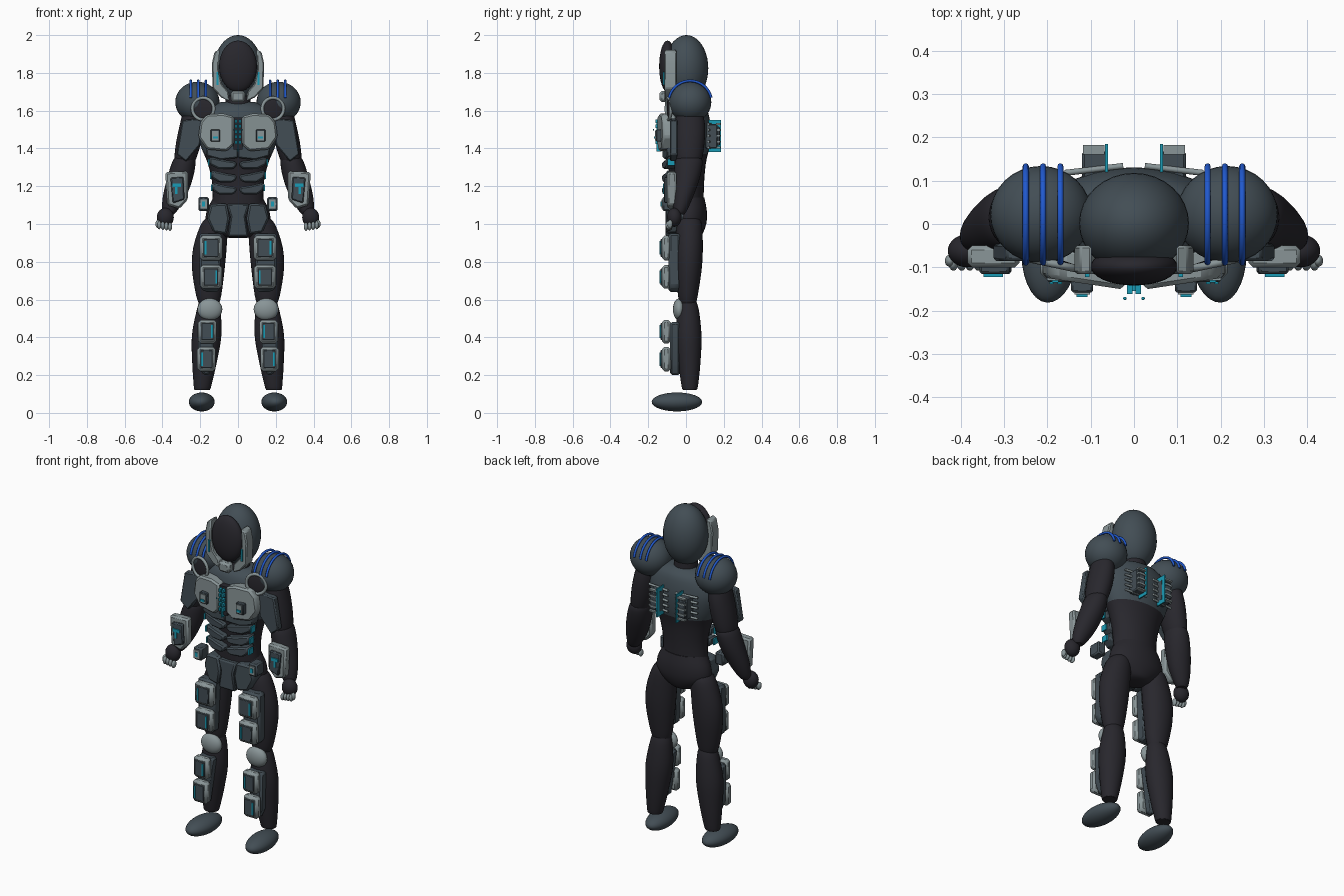
import bpy, bmesh, math
from mathutils import Matrix, Vector

def material(name, rgb):
    m = bpy.data.materials.new(name)
    m.diffuse_color = (*rgb, 1)
    return m

SLATE = material("slate armour", (0.055, 0.075, 0.09))
DARK = material("dark undersuit", (0.021, 0.020, 0.026))
LIGHT = material("light grey plate", (0.25, 0.30, 0.31))
BLUE = material("blue tubing", (0.015, 0.10, 0.62))
CYAN = material("cyan light", (0.01, 0.33, 0.46))

def finish(name, bm, mats, mirror=False, bevel=0.0):
    bmesh.ops.recalc_face_normals(bm, faces=bm.faces)
    me = bpy.data.meshes.new(name)
    bm.to_mesh(me)
    bm.free()
    ob = bpy.data.objects.new(name, me)
    bpy.context.collection.objects.link(ob)
    for m in mats:
        me.materials.append(m)
    bpy.ops.object.select_all(action='DESELECT')
    ob.select_set(True)
    bpy.context.view_layer.objects.active = ob
    bpy.ops.object.shade_smooth_by_angle(angle=math.radians(35))
    if mirror:
        ob.modifiers.new("mirror", 'MIRROR').use_mirror_merge = False
    if bevel:
        b = ob.modifiers.new("bevel", 'BEVEL')
        b.width, b.segments = bevel, 1
    return ob

def ellipsoid(name, c, r, mat, mirror=False, rot=None):
    bm = bmesh.new()
    m = Matrix.Translation(c) @ (rot or Matrix()) @ Matrix.Diagonal((*r, 1))
    bmesh.ops.create_uvsphere(bm, u_segments=32, v_segments=20, radius=1, matrix=m)
    return finish(name, bm, [mat], mirror)

def prism(name, pts, y0, y1, mat, mirror=True, bevel=0.006, slope=0.0):
    """Extrude an x-z outline from y0 (front) to y1; slope sweeps it back away from the centre."""
    bm = bmesh.new()
    rows = [[bm.verts.new((x, y + slope * abs(x), z)) for x, z in pts] for y in (y0, y1)]
    bm.faces.new(rows[0])
    bm.faces.new(rows[1][::-1])
    n = len(pts)
    for i in range(n):
        j = (i + 1) % n
        bm.faces.new((rows[0][i], rows[1][i], rows[1][j], rows[0][j]))
    return finish(name, bm, [mat], mirror, bevel)

def box(name, x, z, w, h, y0, y1, mat, mirror=True, bevel=0.0):
    a, b = w / 2, h / 2
    pts = [(x - a, z - b), (x + a, z - b), (x + a, z + b), (x - a, z + b)]
    return prism(name, pts, y0, y1, mat, mirror, bevel)

def limb(name, rings, mats, mirror=True, split=None, n=28, steps=4):
    """Smooth loft through (x, y, z, rx, ry) ellipses; faces below split take the second material."""
    p = [rings[0]] + rings + [rings[-1]]
    path = []
    for i in range(1, len(p) - 2):
        for s in range(steps):
            t = s / steps
            path.append([0.5 * (2 * b + (c - a) * t + (2 * a - 5 * b + 4 * c - d) * t * t
                         + (3 * b - a - 3 * c + d) * t ** 3)
                         for a, b, c, d in zip(*p[i - 1:i + 3])])
    path.append(rings[-1])
    bm = bmesh.new()
    loops = [[bm.verts.new((x + rx * math.cos(k * math.tau / n), y + ry * math.sin(k * math.tau / n), z))
              for k in range(n)] for x, y, z, rx, ry in path]
    bm.faces.new(loops[0])
    bm.faces.new(loops[-1])
    for a, b in zip(loops, loops[1:]):
        for k in range(n):
            j = (k + 1) % n
            bm.faces.new((a[k], a[j], b[j], b[k]))
    if split:
        for f in bm.faces:
            f.material_index = int(f.calc_center_median().z < split)
    return finish(name, bm, mats, mirror)

def tube(name, pts, r, mat, cyclic=False):
    for side in (1, -1):
        cu = bpy.data.curves.new(name, 'CURVE')
        cu.dimensions, cu.bevel_depth, cu.bevel_resolution, cu.use_fill_caps = '3D', r, 2, True
        sp = cu.splines.new('POLY')
        sp.points.add(len(pts) - 1)
        sp.use_cyclic_u = cyclic
        for q, (x, y, z) in zip(sp.points, pts):
            q.co = (side * x, y, z, 1)
        cu.materials.append(mat)
        bpy.context.collection.objects.link(bpy.data.objects.new(name, cu))

# Head: helmet, visor, cheek guards, chin, neck
ellipsoid("helmet", (0, 0.002, 1.825), (0.127, 0.116, 0.175), SLATE)
ellipsoid("visor", (0, -0.098, 1.835), (0.10, 0.044, 0.136), DARK)
prism("cheek_guard", [(0.098, 1.925), (0.125, 1.91), (0.138, 1.85), (0.135, 1.72), (0.09, 1.67),
                      (0.045, 1.65), (0.05, 1.70), (0.085, 1.74), (0.103, 1.82)], -0.115, -0.05, LIGHT)
box("cheek_light", 0.108, 1.77, 0.01, 0.07, -0.122, -0.11, CYAN)
box("chin_guard", 0, 1.675, 0.075, 0.06, -0.14, -0.09, LIGHT, False, 0.012)
limb("neck", [(0, 0, 1.56, 0.075, 0.07), (0, 0, 1.72, 0.06, 0.06)], [DARK], False)

# Torso and pelvis
limb("torso", [(0, 0.01, 1.645, 0.09, 0.06), (0, 0.01, 1.61, 0.17, 0.10), (0, 0.01, 1.52, 0.215, 0.12),
               (0, 0.008, 1.42, 0.20, 0.118), (0, 0.005, 1.32, 0.16, 0.10), (0, 0.005, 1.2, 0.135, 0.09),
               (0, 0.005, 1.06, 0.14, 0.088)], [SLATE, DARK], False, 1.36)
limb("pelvis", [(0, 0.012, 1.14, 0.13, 0.085), (0, 0.015, 1.07, 0.165, 0.095), (0, 0.015, 1.0, 0.165, 0.092),
                (0, 0.012, 0.94, 0.09, 0.07), (0, 0.01, 0.925, 0.04, 0.04)], [DARK], False)

# Chest plates
prism("chest_plate", [(0.022, 1.57), (0.08, 1.585), (0.165, 1.58), (0.2, 1.54), (0.21, 1.46),
                      (0.165, 1.395), (0.06, 1.385), (0.022, 1.42)], -0.155, -0.08, LIGHT, True, 0.01, 0.15)
box("sternum", 0, 1.48, 0.05, 0.17, -0.14, -0.09, DARK, False)
for i in range(5):
    box("sternum_light", 0.01, 1.545 - i * 0.028, 0.012, 0.018, -0.162, -0.13, CYAN)
box("sternum_strip", 0, 1.46, 0.006, 0.15, -0.155, -0.13, CYAN, False)
ellipsoid("sternum_stud", (0.021, -0.172, 1.5), (0.004, 0.004, 0.004), CYAN, True)
box("chest_badge", 0.12, 1.468, 0.05, 0.065, -0.158, -0.12, SLATE, True, 0.004)
box("chest_badge_face", 0.12, 1.468, 0.036, 0.05, -0.163, -0.155, LIGHT)
box("chest_badge_light", 0.12, 1.458, 0.026, 0.012, -0.169, -0.16, CYAN)

# Abdominal plates in rows
prism("rib_plate", [(0.0, 1.42), (0.17, 1.42), (0.165, 1.36), (0.09, 1.34), (0.0, 1.35)],
      -0.125, -0.07, SLATE, True, 0.006, 0.15)
for i, (z, w) in enumerate(((1.315, 0.15), (1.245, 0.14), (1.18, 0.135))):
    prism("abdomen_plate", [(0.008, z + 0.015), (0.06, z + 0.022), (w, z + 0.04), (w, z), (0.1, z - 0.025),
                            (0.03, z - 0.025), (0.008, z - 0.01)], -0.13, -0.06, SLATE, True, 0.008, 0.2)
    box("abdomen_light", w + 0.004, z + 0.012, 0.008, 0.035, -0.098, -0.06, CYAN)

# Belt and hip plates
prism("groin_plate", [(-0.06, 1.105), (0.06, 1.105), (0.04, 1.04), (0.055, 0.935), (-0.055, 0.935),
                      (-0.04, 1.04)], -0.108, -0.05, SLATE, False, 0.008)
prism("hip_plate", [(0.06, 1.11), (0.145, 1.105), (0.165, 1.03), (0.13, 0.955), (0.06, 0.945),
                    (0.045, 1.03)], -0.115, -0.03, SLATE, True, 0.01, 0.15)
box("hip_box", 0.182, 1.106, 0.055, 0.075, -0.125, -0.05, SLATE, True, 0.008)
box("hip_box_face", 0.182, 1.106, 0.038, 0.05, -0.131, -0.12, LIGHT)
box("hip_box_light", 0.182, 1.106, 0.015, 0.025, -0.135, -0.128, CYAN)

# Shoulders with blue tubes and round intakes
ellipsoid("shoulder", (0.215, 0.022, 1.645), (0.117, 0.112, 0.108), SLATE, True)
for x in (0.17, 0.21, 0.25):
    tube("shoulder_tube", [(x, 0.022 + 0.114 * math.cos(a), 1.645 + 0.113 * math.sin(a))
                           for a in [math.radians(12 + 156 * k / 20) for k in range(21)]], 0.007, BLUE)
tilt = Matrix.Translation((0.185, -0.092, 1.61)) @ Matrix.Rotation(math.radians(12), 4, 'Z')
tube("intake_ring", [tilt @ Vector((0.058 * math.cos(k * math.tau / 28), 0, 0.058 * math.sin(k * math.tau / 28)))
                     for k in range(28)], 0.009, LIGHT, True)
ellipsoid("intake_disc", (0.185, -0.088, 1.61), (0.055, 0.008, 0.055), DARK, True,
          Matrix.Rotation(math.radians(12), 4, 'Z'))

# Arms and hands
limb("upper_arm", [(0.235, 0.02, 1.62, 0.05, 0.06), (0.245, 0.02, 1.53, 0.062, 0.08),
                   (0.262, 0.018, 1.43, 0.066, 0.08), (0.28, 0.015, 1.34, 0.056, 0.068),
                   (0.285, 0.015, 1.29, 0.035, 0.04)], [DARK])
limb("forearm", [(0.28, 0.015, 1.37, 0.035, 0.045), (0.285, 0.015, 1.335, 0.06, 0.072),
                 (0.305, 0.005, 1.25, 0.068, 0.07), (0.335, -0.015, 1.15, 0.062, 0.055),
                 (0.36, -0.03, 1.075, 0.042, 0.037), (0.366, -0.035, 1.05, 0.025, 0.025)], [DARK])
prism("upper_arm_plate", [(0.19, 1.56), (0.295, 1.55), (0.325, 1.37), (0.275, 1.33), (0.2, 1.42)],
      -0.085, -0.045, SLATE)
prism("forearm_plate", [(0.385, 1.275), (0.265, 1.28), (0.265, 1.13), (0.31, 1.08), (0.375, 1.10)],
      -0.10, -0.05, LIGHT, True, 0.01)
prism("forearm_panel", [(0.358, 1.245), (0.288, 1.25), (0.283, 1.13), (0.345, 1.11)], -0.116, -0.09, SLATE)
box("forearm_light", 0.325, 1.205, 0.045, 0.018, -0.122, -0.11, CYAN)
box("forearm_light_bar", 0.327, 1.18, 0.012, 0.04, -0.122, -0.11, CYAN)
ellipsoid("hand", (0.385, -0.062, 1.035), (0.045, 0.038, 0.05), DARK, True)
for i in range(4):
    ellipsoid("finger", (0.36 + i * 0.019, -0.09, 0.985 + 0.003 * i), (0.011, 0.018, 0.022), LIGHT, True)
ellipsoid("thumb", (0.425, -0.085, 1.0), (0.012, 0.014, 0.022), LIGHT, True)

# Legs, knees and feet
limb("thigh", [(0.115, 0.015, 1.04, 0.04, 0.045), (0.125, 0.017, 1.0, 0.07, 0.066),
               (0.148, 0.017, 0.88, 0.088, 0.072), (0.157, 0.015, 0.76, 0.086, 0.068),
               (0.155, 0.01, 0.62, 0.066, 0.052), (0.153, 0.01, 0.56, 0.045, 0.038)], [DARK])
limb("shin", [(0.152, 0.01, 0.61, 0.045, 0.035), (0.155, 0.012, 0.55, 0.062, 0.055),
              (0.166, 0.014, 0.41, 0.078, 0.068), (0.178, 0.018, 0.26, 0.064, 0.058),
              (0.188, 0.02, 0.14, 0.046, 0.043), (0.19, 0.02, 0.122, 0.04, 0.036)], [DARK])
ellipsoid("knee_cap", (0.149, -0.036, 0.548), (0.066, 0.033, 0.058), LIGHT, True)
ellipsoid("foot", (0.192, -0.048, 0.058), (0.068, 0.134, 0.05), SLATE, True,
          Matrix.Rotation(math.radians(4), 4, 'Z'))
prism("thigh_plate", [(0.085, 0.95), (0.205, 0.95), (0.205, 0.67), (0.175, 0.64), (0.1, 0.64)],
      -0.092, -0.03, SLATE, True, 0.012)
prism("shin_plate", [(0.11, 0.48), (0.215, 0.48), (0.21, 0.26), (0.185, 0.2), (0.15, 0.2)],
      -0.085, -0.03, SLATE, True, 0.012)

# Armour modules: frame, inset panel, light strip on one edge
for part, x, z, w, h, edge in (("upper_thigh", 0.143, 0.873, 0.12, 0.13, 1), ("lower_thigh", 0.143, 0.72, 0.115, 0.125, -1),
                               ("upper_shin", 0.162, 0.43, 0.098, 0.125, -1), ("lower_shin", 0.167, 0.285, 0.098, 0.13, 1)):
    box(part + "_module", x, z, w, h, -0.128, -0.08, LIGHT, True, 0.014)
    box(part + "_panel", x, z, w * 0.66, h * 0.72, -0.134, -0.12, SLATE, True, 0.003)
    box(part + "_light", x + edge * w * 0.24, z, 0.01, h * 0.55, -0.139, -0.13, CYAN)

# Back units with cooling rods
box("back_unit", 0.09, 1.465, 0.06, 0.13, 0.10, 0.168, SLATE, True, 0.006)
box("back_unit_cap", 0.093, 1.465, 0.045, 0.10, 0.16, 0.179, SLATE, True, 0.004)
box("back_light", 0.064, 1.465, 0.007, 0.17, 0.12, 0.185, CYAN)
for i in range(5):
    z = 1.405 + i * 0.031
    tube("cooling_rod", [(0.025, 0.134, z), (0.16, 0.118, z)], 0.007, LIGHT)
    box("cooling_fin", 0.093, z, 0.05, 0.009, 0.16, 0.182, LIGHT)
